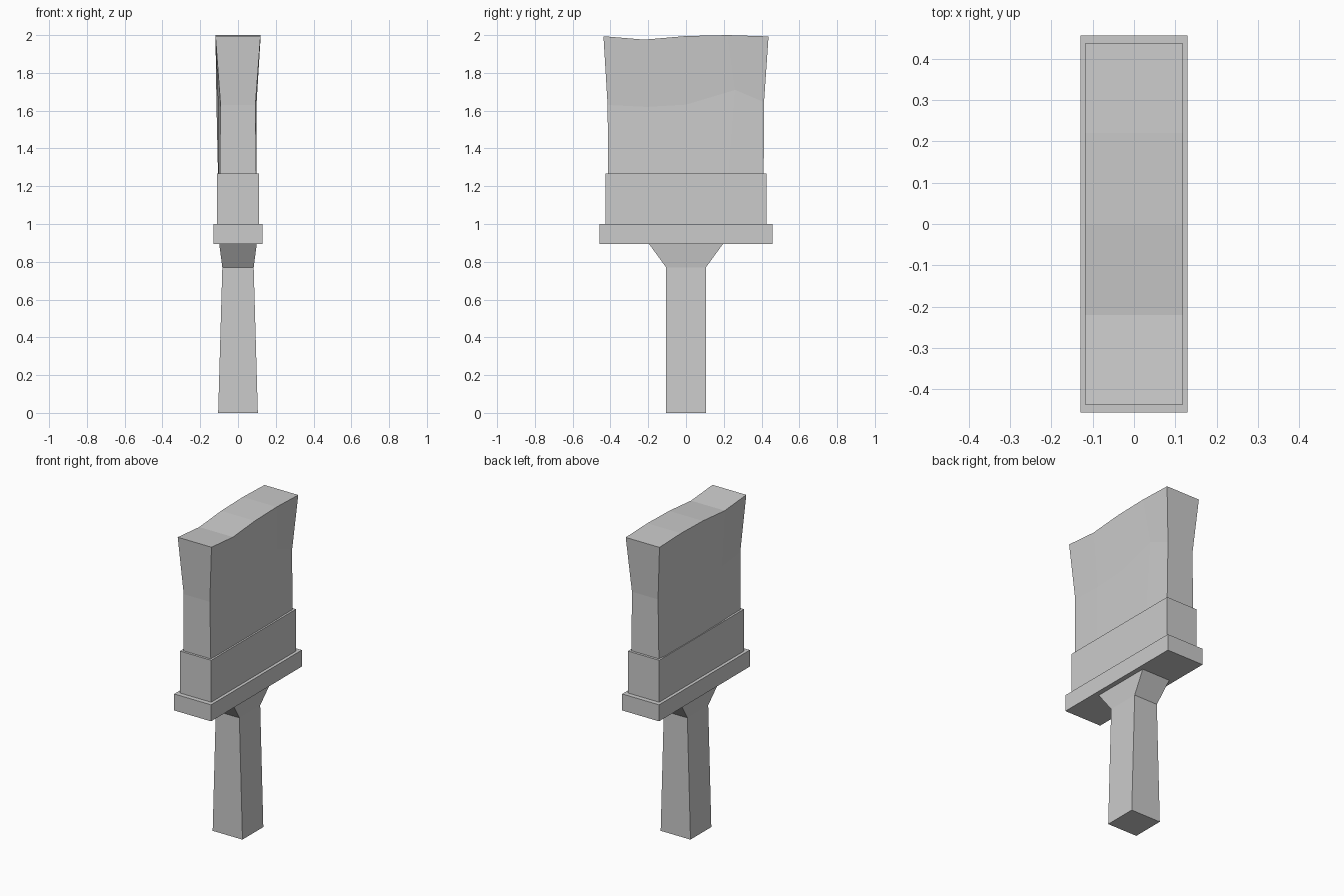
import bpy
import bmesh

cube = bpy.data.objects.get("Cube")
if cube:
    bpy.data.objects.remove(cube, do_unlink=True)

grey = bpy.data.materials.new("plain grey")
grey.use_nodes = True
GREY = (0.6, 0.6, 0.6, 1)
grey.diffuse_color = GREY
grey.node_tree.nodes["Principled BSDF"].inputs["Base Color"].default_value = GREY


def loft(name, rings):
    """Join closed rings of points from bottom to top; return the object and cap."""
    bm = bmesh.new()
    loops = [[bm.verts.new(p) for p in ring] for ring in rings]
    n = len(loops[0])
    for low, high in zip(loops, loops[1:]):
        for i in range(n):
            j = (i + 1) % n
            bm.faces.new((low[i], low[j], high[j], high[i]))
    # End caps as strips of quads between the two long sides
    for loop in (loops[0], loops[-1]):
        for i in range(n // 2 - 1):
            bm.faces.new((loop[i], loop[i + 1], loop[n - 2 - i], loop[n - 1 - i]))
    bmesh.ops.recalc_face_normals(bm, faces=bm.faces)
    mesh = bpy.data.meshes.new(name)
    bm.to_mesh(mesh)
    bm.free()
    mesh.materials.append(grey)
    obj = bpy.data.objects.new(name, mesh)
    bpy.context.collection.objects.link(obj)
    return obj


def rect(x, y, z):
    return [(x, -y, z), (x, y, z), (-x, y, z), (-x, -y, z)]


def bristle_ring(ys, zs, right, left):
    """Ring with one column of points per y on each broad side."""
    near = [(x, y, z) for x, y, z in zip(right, ys, zs)]
    far = [(-x, y, z) for x, y, z in zip(left, ys, zs)]
    return near + far[::-1]


# Handle: tapered grip flaring into the head
loft("handle", [rect(0.105, 0.105, 0), rect(0.083, 0.105, 0.77), rect(0.1, 0.2, 0.9)])

# Collar and ferrule
loft("collar", [rect(0.13, 0.457, 0.895), rect(0.13, 0.457, 1.0)])
loft("ferrule", [rect(0.11, 0.427, 1.0), rect(0.11, 0.427, 1.267)])

# Bristles: pinched at mid height, flared to a wavy tip
base = bristle_ring([-0.41, -0.205, 0, 0.205, 0.41], [1.0] * 5, [0.1] * 5, [0.1] * 5)
middle = bristle_ring([-0.415, -0.21, 0, 0.26, 0.413], [1.63, 1.62, 1.632, 1.71, 1.645],
                      [0.092, 0.097, 0.098, 0.098, 0.092],
                      [0.092, 0.105, 0.114, 0.11, 0.092])
tip = bristle_ring([-0.437, -0.22, 0, 0.22, 0.437], [1.994, 1.976, 1.995, 2.0, 1.993],
                   [0.119] * 5, [0.119] * 5)
loft("bristles", [base, middle, tip])
